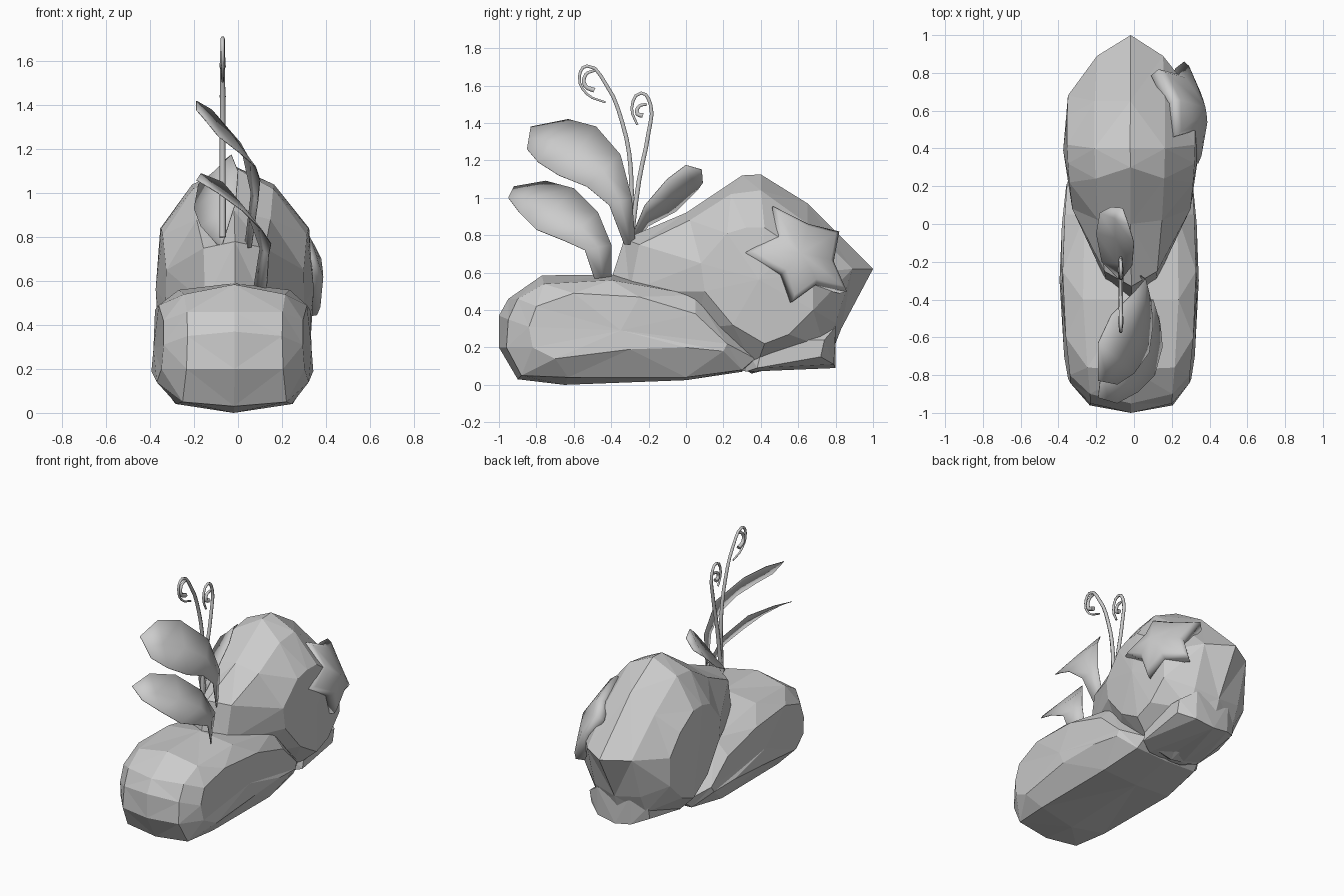
import bpy, bmesh
from mathutils import Vector

if "Cube" in bpy.data.objects:
    bpy.data.objects.remove(bpy.data.objects["Cube"])


def mesh_object(name, verts, faces, smooth=False):
    me = bpy.data.meshes.new(name)
    me.from_pydata([tuple(v) for v in verts], [], faces)
    bm = bmesh.new()
    bm.from_mesh(me)
    bmesh.ops.recalc_face_normals(bm, faces=bm.faces)
    if not smooth:
        bmesh.ops.triangulate(bm, faces=bm.faces)
    bm.to_mesh(me)
    bm.free()
    for p in me.polygons:
        p.use_smooth = smooth
    ob = bpy.data.objects.new(name, me)
    bpy.context.collection.objects.link(ob)
    return ob


def rock(name, xs, center, inner, outer, y_wide, taper, flare=0, bulge=.0):
    """Loft (y, z) side profiles across x, tapering in width away from y_wide."""
    slices = [outer, inner, center, inner, outer]
    n = len(center)
    verts = [(x * (1 - taper * (y - y_wide)**2 + flare * (.35 - z)), y, z)
             for x, prof in zip(xs, slices) for y, z in prof]
    my, mz = (sum(p[k] for p in outer) / n for k in (0, 1))
    verts += [(xs[0] - bulge, my, mz), (xs[4] + bulge, my, mz)]
    faces = [(s*n + i, s*n + (i+1) % n, (s+1)*n + (i+1) % n, (s+1)*n + i)
             for s in range(4) for i in range(n)]
    for i in range(n):
        j = (i + 1) % n
        faces += [(5*n, j, i), (5*n + 1, 4*n + i, 4*n + j)]
    return mesh_object(name, verts, faces)


# Low rock lying in front
rock("front_rock", (-.385, -.28, -.02, .245, .335),
     [(-1, .2), (-1, .37), (-.95, .46), (-.77, .585), (-.4, .59), (.05, .51),
      (.38, .14), (.3, .07), (0, .025), (-.65, 0), (-.9, .03)],
     [(-.96, .2), (-.95, .35), (-.9, .46), (-.76, .54), (-.4, .56), (.05, .48),
      (.37, .14), (.3, .08), (0, .04), (-.63, .04), (-.88, .05)],
     [(-.82, .2), (-.84, .31), (-.8, .42), (-.6, .49), (-.25, .47), (.05, .38),
      (.22, .22), (.2, .18), (0, .2), (-.3, .19), (-.7, .14)],
     y_wide=-.28, taper=.4, flare=.15)

# Tall rock leaning over it from behind
rock("back_rock", (-.355, -.21, -.02, .165, .325),
     [(-.42, .5), (-.33, .78), (0, .92), (.3, 1.12), (.4, 1.125), (.65, .97),
      (1, .62), (.83, .3), (.78, .17), (.35, .06), (0, .3)],
     [(-.3, .5), (-.25, .75), (.02, .88), (.24, 1.02), (.4, 1.04), (.65, .86),
      (.89, .62), (.8, .33), (.74, .2), (.37, .08), (.05, .3)],
     [(.1, .5), (.08, .65), (.22, .81), (.32, .84), (.42, .84), (.57, .74),
      (.68, .6), (.68, .4), (.55, .27), (.42, .22), (.25, .32)],
     y_wide=.5, taper=.45, bulge=.02)

# Ledge under the tall rock
rock("base_ledge", (-.22, -.12, 0, .14, .24),
     [(.3, .08), (.3, .22), (.55, .32), (.8, .33), (.8, .09)],
     [(.32, .07), (.32, .2), (.55, .3), (.8, .31), (.79, .11)],
     [(.38, .09), (.4, .17), (.55, .24), (.74, .24), (.72, .15)],
     y_wide=.6, taper=0)

# Starfish draped on the right flank: alternating tips and notches
outline = [Vector(p) for p in (
    (.22, .465, .955), (.215, .655, .86), (.13, .82, .82), (.245, .79, .66), (.265, .86, .5),
    (.335, .7, .54), (.36, .57, .445), (.375, .52, .6), (.34, .32, .71), (.31, .49, .8))]
out = Vector((.85, .4, .35)).normalized()
mid = Vector((.345, .6, .69))
verts = [mid + out * .04]
for scale, lift in ((.5, .03), (.88, .02), (1, 0), (.95, -.06)):
    verts += [mid + (p - mid) * scale + out * lift for p in outline]
verts.append(mid - out * .08)
faces = []
for i in range(10):
    j = (i + 1) % 10
    faces += [(0, 1 + i, 1 + j), (41, 31 + j, 31 + i)]
    faces += [(r + i, r + 10 + i, r + 10 + j, r + j) for r in (1, 11, 21)]
mesh_object("starfish", verts, faces, True)


# Leaves: pairs of edge points with a slightly bowed middle
def leaf(name, upper, lower, sag):
    verts, faces = [], []
    for a, b in zip(upper, lower):
        a, b = Vector(a), Vector(b)
        verts += [a, (a + b) / 2 + Vector(sag) * (a - b).length, b]
    for r in range(len(upper) - 1):
        for c in (0, 1):
            k = 3*r + c
            faces.append((k, k + 1, k + 4, k + 3))
    ob = mesh_object(name, verts, faces, True)
    mod = ob.modifiers.new("thickness", 'SOLIDIFY')
    mod.thickness = .004
    mod.offset = 0


leaf("upper_leaf",
     [(.03, -.27, .75), (.06, -.29, 1), (.01, -.35, 1.23), (-.12, -.48, 1.38),
      (-.19, -.63, 1.42), (-.19, -.83, 1.38)],
     [(.06, -.33, .75), (.09, -.41, .96), (.1, -.53, 1.06), (.08, -.68, 1.12),
      (0, -.79, 1.19), (-.09, -.85, 1.26)], (.01, 0, 0))
leaf("lower_leaf",
     [(.07, -.4, .56), (.1, -.4, .75), (.04, -.47, .92), (-.07, -.6, 1.05),
      (-.17, -.75, 1.09), (-.19, -.92, 1.06)],
     [(.13, -.49, .57), (.14, -.54, .72), (.15, -.65, .77), (.11, -.8, .83),
      (.02, -.89, .92), (-.09, -.95, 1.0)], (.01, 0, 0))
leaf("rear_leaf",
     [(-.07, -.3, .77), (-.01, -.22, .96), (0, -.1, 1.1), (-.03, 0, 1.175), (-.06, .085, 1.15)],
     [(-.09, -.28, .76), (-.17, -.2, .85), (-.2, -.05, .93), (-.18, .06, 1.04),
      (-.12, .09, 1.08)], (.01, .0, -.02))


# Curled fronds: tapered tubes in the plane x = -0.07
def frond(name, points, r0, r1):
    cu = bpy.data.curves.new(name, 'CURVE')
    cu.dimensions = '3D'
    cu.bevel_depth = 1
    cu.bevel_resolution = 1
    cu.resolution_u = 3
    cu.use_fill_caps = True
    sp = cu.splines.new('BEZIER')
    sp.bezier_points.add(len(points) - 1)
    for i, (bp, (y, z)) in enumerate(zip(sp.bezier_points, points)):
        bp.co = (-.07, y, z)
        bp.handle_left_type = bp.handle_right_type = 'AUTO'
        bp.radius = r0 + (r1 - r0) * i / (len(points) - 1)
    bpy.context.collection.objects.link(bpy.data.objects.new(name, cu))


frond("tall_frond", [(-.3, .8), (-.295, 1.15), (-.34, 1.4), (-.43, 1.61), (-.53, 1.705),
                     (-.57, 1.65), (-.53, 1.555), (-.43, 1.51)], .015, .006)
frond("tall_frond_curl", [(-.49, 1.68), (-.535, 1.66), (-.54, 1.6), (-.49, 1.575)], .008, .015)
frond("short_frond", [(-.29, .8), (-.25, 1.1), (-.2, 1.35), (-.19, 1.5), (-.24, 1.56),
                      (-.29, 1.48), (-.26, 1.39)], .015, .007)
frond("short_frond_curl", [(-.21, 1.5), (-.25, 1.49), (-.26, 1.45), (-.23, 1.44)], .008, .015)
